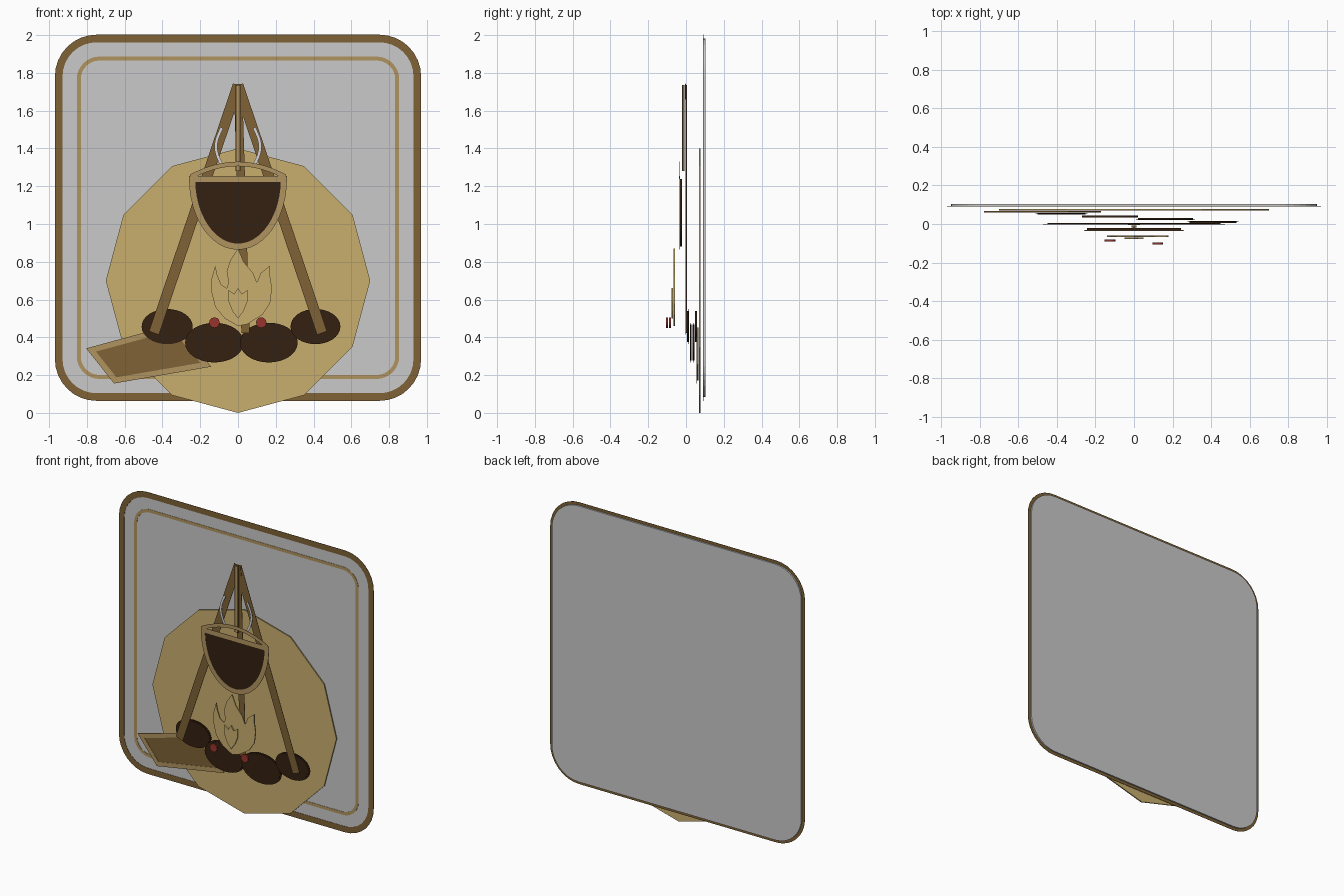
import bpy
import bmesh
from math import sin, cos, pi
from mathutils import Vector

default_cube = bpy.data.objects.get("Cube")
if default_cube:
    bpy.data.objects.remove(default_cube, do_unlink=True)


def to_linear(value):
    value /= 255
    return value / 12.92 if value <= 0.04045 else ((value + 0.055) / 1.055) ** 2.4


def material(name, *rgb):
    mat = bpy.data.materials.new(name)
    mat.use_nodes = True
    color = tuple(to_linear(channel) for channel in rgb) + (1.0,)
    mat.diffuse_color = color
    shader = mat.node_tree.nodes["Principled BSDF"]
    shader.inputs["Base Color"].default_value = color
    shader.inputs["Roughness"].default_value = 0.8
    return mat


GREY = material("stone grey", 202, 202, 202)
SAND = material("sand", 201, 175, 111)
TAN = material("tan", 176, 148, 96)
BROWN = material("wood brown", 126, 98, 53)
DARK = material("charred brown", 52, 33, 17)
RED = material("ember red", 152, 52, 46)
STEEL = material("pale steel", 216, 217, 222)


def finish(name, bm, depth, mat):
    """Thicken flat faces backwards (+y) and make the object."""
    result = bmesh.ops.extrude_face_region(bm, geom=bm.faces[:])
    moved = [g for g in result["geom"] if isinstance(g, bmesh.types.BMVert)]
    bmesh.ops.translate(bm, verts=moved, vec=(0, depth, 0))
    bmesh.ops.recalc_face_normals(bm, faces=bm.faces[:])
    mesh = bpy.data.meshes.new(name)
    bm.to_mesh(mesh)
    bm.free()
    mesh.materials.append(mat)
    obj = bpy.data.objects.new(name, mesh)
    bpy.context.collection.objects.link(obj)
    return obj


def plate(name, points, front, depth, mat):
    bm = bmesh.new()
    bm.faces.new([bm.verts.new((x, front, z)) for x, z in points])
    return finish(name, bm, depth, mat)


def ribbon(name, points, width, front, mat, closed=False, depth=0.002):
    """Flat mitred band along a path in the xz plane."""
    path = [Vector(p) for p in points]
    count = len(path)
    bm = bmesh.new()
    pairs = []
    for i, p in enumerate(path):
        before = path[i - 1] if closed or i else None
        after = path[(i + 1) % count] if closed or i < count - 1 else None
        normals = []
        for a, b in ((before, p), (p, after)):
            if a is not None and b is not None:
                d = (b - a).normalized()
                normals.append(Vector((-d.y, d.x)))
        side = sum(normals, Vector((0, 0))).normalized()
        side *= width / 2 / max(side.dot(normals[0]), 0.35)
        pairs.append([bm.verts.new((q.x, front, q.y)) for q in (p + side, p - side)])
    for i in range(count if closed else count - 1):
        a, b = pairs[i], pairs[(i + 1) % count]
        bm.faces.new((a[0], b[0], b[1], a[1]))
    return finish(name, bm, depth, mat)


def ellipse(cx, cz, rx, rz, sides, start=0.0, sweep=2 * pi):
    steps = sides if sweep >= 2 * pi else sides - 1
    return [(cx + rx * cos(start + sweep * i / steps),
             cz + rz * sin(start + sweep * i / steps)) for i in range(sides)]


def rounded_square(cz, half, radius):
    points = []
    inner = half - radius
    for k, (sx, sz) in enumerate(((1, 1), (-1, 1), (-1, -1), (1, -1))):
        points += ellipse(sx * inner, cz + sz * inner, radius, radius, 9, k * pi / 2, pi / 2)
    return points


# Backing panel with its border and inner trim line
outline = rounded_square(1.033, 0.949, 0.2)
plate("back_panel", outline, 0.093, 0.01, GREY)
ribbon("panel_border", outline, 0.04, 0.09, BROWN, closed=True)
ribbon("panel_trim", rounded_square(1.033, 0.843, 0.11), 0.021, 0.09, TAN, closed=True)

# Twelve-sided ground disc
plate("ground_disc", ellipse(0, 0.7, 0.7, 0.7, 12), 0.069, 0.008, SAND)

# Mat lying beside the fire
mat_corners = [(-0.778, 0.333), (-0.65, 0.172), (-0.17, 0.255), (-0.34, 0.452)]
plate("ground_mat", mat_corners, 0.059, 0.008, BROWN)
ribbon("mat_edge", mat_corners, 0.03, 0.056, TAN, closed=True)

# Hearth stones, each slightly in front of the one before
stones = ((-0.375, 0.457, 0.125, 0.083), (-0.125, 0.372, 0.145, 0.095),
          (0.163, 0.372, 0.143, 0.095), (0.41, 0.457, 0.122, 0.083))
for i, (x, z, rx, rz) in enumerate(stones):
    front = 0.048 - 0.014 * i
    rim = ellipse(x, z, rx, rz, 32)
    plate(f"hearth_stone_{i + 1}", rim, front, 0.01, DARK)
    ribbon(f"stone_rim_{i + 1}", rim, 0.02, front + 0.004, DARK, closed=True)

# Tripod: flat poles over a thin dark core, and the hanging rope
for name, foot, offset in (("middle", 0.04, 0.002), ("left", 0.445, 0), ("right", -0.445, 0)):
    pole = [(0, 1.735), (foot, 0.423)]
    ribbon(f"{name}_pole", pole, 0.044 if offset else 0.056, -0.003 + offset, BROWN)
    ribbon(f"{name}_pole_core", pole, 0.006, -0.001 + offset, DARK, depth=0.005)
plate("pole_tip", [(-0.022, 1.74), (0.022, 1.74), (0.03, 1.66), (-0.03, 1.66)],
      -0.006, 0.003, BROWN)
ribbon("hanging_rope", [(0, 1.735), (0, 1.28)], 0.028, -0.018, BROWN, depth=0.009)
ribbon("rope_highlight", [(0, 1.735), (0, 1.28)], 0.01, -0.02, TAN)

# Curved hooks either side of the rope
for name, side in (("left", 1), ("right", -1)):
    hook = [(side * (0.085 + 0.032 * sin(pi * i / 10)), 1.51 - 0.02 * i) for i in range(11)]
    ribbon(f"{name}_hook", hook, 0.016, -0.022, STEEL)

# Cooking pot: half-ellipse body, rim band and arched handle
pot = ellipse(0, 1.238, 0.243, 0.358, 25, pi, pi)
plate("pot_body", pot, -0.031, 0.01, DARK)
ribbon("pot_rim", pot, 0.032, -0.034, TAN, closed=True)
arch = [(0.25 * t / 8, 1.318 - 0.068 * (t / 8) ** 2) for t in range(-8, 9)]
ribbon("pot_handle", arch, 0.024, -0.036, TAN)

# Flames, drawn in hundredths and placed around the fire centre
outer = [(0, 87), (3, 80), (8, 74), (10, 69), (12, 74), (17, 78), (17, 72), (18, 66),
         (17, 58), (13, 52), (5, 47), (0, 46), (-7, 50), (-12, 56), (-14, 64), (-14, 71),
         (-12, 78), (-11, 73), (-9, 68), (-6, 66), (-5, 69), (-6, 75), (-4, 81)]
plate("outer_flame", [(x / 100, z / 100) for x, z in outer], -0.067, 0.008, SAND)
inner = [(0, 66), (2, 63), (5, 65), (5, 59), (3, 54), (0, 50),
         (-3, 54), (-5, 59), (-5, 65), (-2, 63)]
plate("inner_flame", [(x / 100, z / 100) for x, z in inner], -0.078, 0.008, SAND)

# Glowing embers
for name, x, front in (("right", -0.125, -0.09), ("left", 0.123, -0.105)):
    plate(f"{name}_ember", ellipse(x, 0.478, 0.028, 0.028, 12), front, 0.01, RED)
